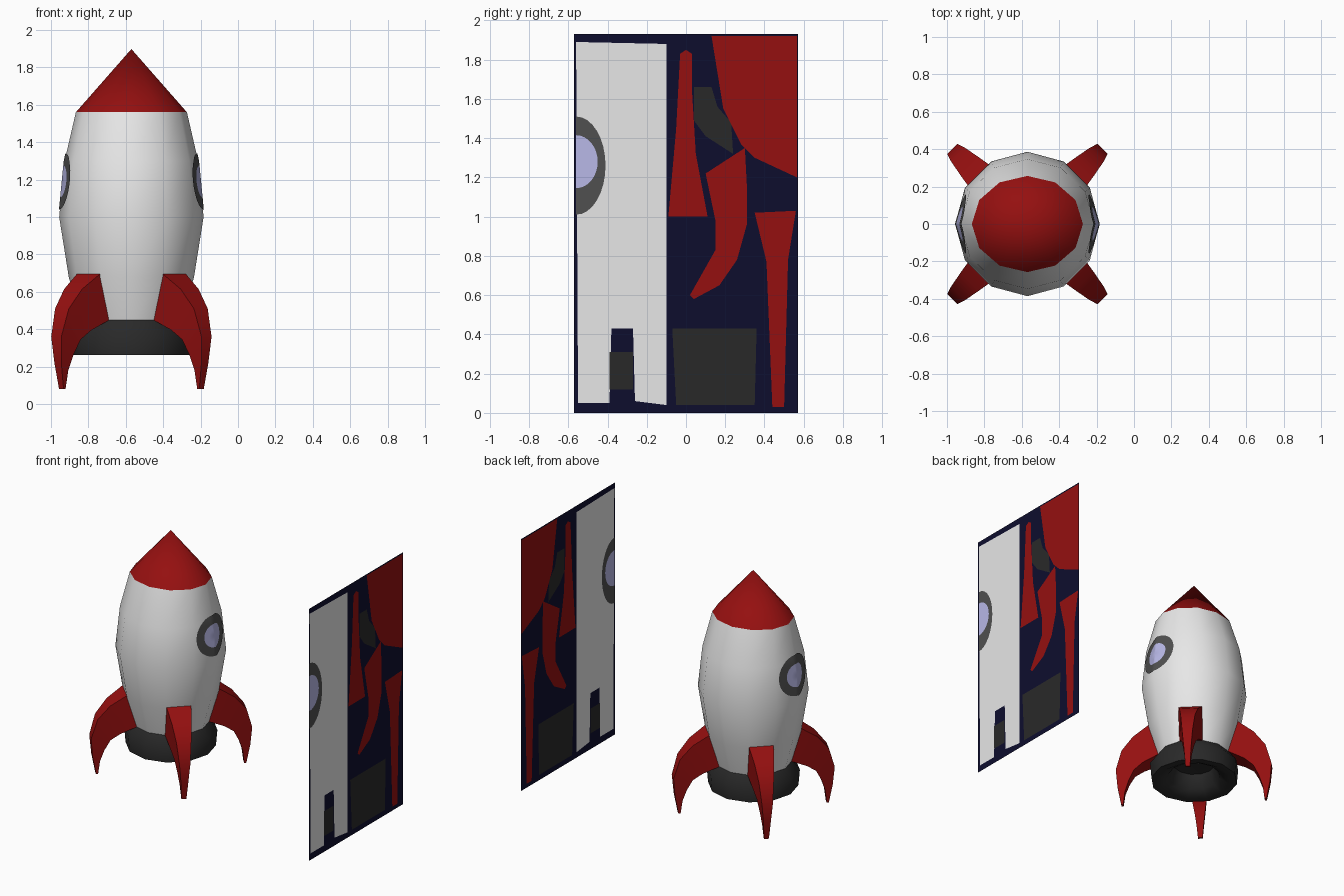
import bpy, bmesh, math
from mathutils import Vector
from mathutils.bvhtree import BVHTree
from mathutils.geometry import delaunay_2d_cdt

if "Cube" in bpy.data.objects:
    bpy.data.objects.remove(bpy.data.objects["Cube"])

CX = -0.57  # rocket axis


def material(name, rgb):
    m = bpy.data.materials.new(name)
    m.diffuse_color = (*rgb, 1)
    m.use_nodes = True
    m.node_tree.nodes["Principled BSDF"].inputs["Base Color"].default_value = m.diffuse_color
    return m


WHITE = material("white", (0.80, 0.80, 0.80))
RED = material("red", (0.30, 0.005, 0.005))
DARK = material("dark_grey", (0.022, 0.022, 0.022))
GREY = material("mid_grey", (0.08, 0.08, 0.08))
GLASS = material("pale_blue", (0.48, 0.48, 0.80))
NAVY = material("navy", (0.004, 0.004, 0.027))


def finish(bm, name, mats, smooth=None):
    me = bpy.data.meshes.new(name)
    bm.to_mesh(me)
    bm.free()
    ob = bpy.data.objects.new(name, me)
    bpy.context.collection.objects.link(ob)
    for m in mats:
        me.materials.append(m)
    if smooth:
        bpy.ops.object.select_all(action='DESELECT')
        ob.select_set(True)
        bpy.context.view_layer.objects.active = ob
        bpy.ops.object.shade_smooth_by_angle(angle=math.radians(smooth))
    return ob


def lathe(rings, n=12):
    """Stack of elliptical rings (rx, ry, z); a zero radius makes a point."""
    bm = bmesh.new()
    for (rx, ry, z) in rings:
        for i in range(n):
            a = 2 * math.pi * i / n
            bm.verts.new((CX + rx * math.cos(a), ry * math.sin(a), z))
    v = list(bm.verts)
    for k in range(len(rings) - 1):
        for i in range(n):
            j = (i + 1) % n
            bm.faces.new((v[k*n+i], v[k*n+j], v[k*n+n+j], v[k*n+n+i]))
    bmesh.ops.remove_doubles(bm, verts=bm.verts, dist=1e-4)
    return bm


# Hull
hull = lathe([(.27, .27, .44), (.335, .335, .68), (.386, .386, 1.0),
              (.357, .347, 1.3), (.297, .257, 1.56)])
tree = BVHTree.FromBMesh(hull)
finish(hull, "hull", [WHITE], 40)

# Nose cone
finish(lathe([(.297, .257, 1.56), (0, 0, 1.898)]), "nose_cone", [RED], 40)

# Engine nozzle with hollow underside
nozzle = lathe([(0, 0, .41), (.15, .15, .40), (.19, .19, .30), (.26, .26, .262),
                (.315, .315, .262), (.325, .325, .38), (.265, .265, .46)])
finish(nozzle, "nozzle", [DARK], 50)

# Side windows: thin plates draped on the hull, grey frame round pale glass
SEG, radii = 32, [0, .3, .57, .75, .88, 1.0]
for side, s in (("left", -1), ("right", 1)):
    bm = bmesh.new()
    rows = []
    for f in radii:
        row = []
        for i in range(SEG):
            a = 2 * math.pi * i / SEG
            start = Vector((CX + s, .158 * f * math.cos(a), 1.19 + .15 * f * math.sin(a)))
            hit = tree.ray_cast(start, Vector((-s, 0, 0)))[0]
            row.append(bm.verts.new(hit + Vector((s * .005, 0, 0))))
        rows.append(row)
    for k in range(len(radii) - 1):
        for i in range(SEG):
            j = (i + 1) % SEG
            face = bm.faces.new((rows[k][i], rows[k+1][i], rows[k+1][j], rows[k][j]))
            face.material_index = 0 if k < 2 else 1
            face.normal_update()
            if face.normal.x * s < 0:
                face.normal_flip()
    bmesh.ops.remove_doubles(bm, verts=bm.verts, dist=1e-4)
    finish(bm, side + "_window", [GLASS, GREY], 40)

# Four curved fins: outer (r, z), inner (r, z), half thickness per station
stations = [(.325, .695, .24, .455, .087), (.44, .615, .37, .395, .068),
            (.525, .51, .435, .345, .052), (.568, .36, .475, .265, .038),
            (.556, .22, .503, .18, .026), (.53, .08, .515, .08, .017)]
for k in range(4):
    a = math.radians(45 + 90 * k)
    out, tan = Vector((math.cos(a), math.sin(a), 0)), Vector((-math.sin(a), math.cos(a), 0))
    bm = bmesh.new()
    loops = []
    for ro, zo, ri, zi, t in stations:
        loops.append([bm.verts.new(Vector((CX, 0, z)) + out * r + tan * w)
                      for r, z, w in ((ro, zo, -t), (ro, zo, t), (ri, zi, t), (ri, zi, -t))])
    for p, q in zip(loops, loops[1:]):
        for i in range(4):
            j = (i + 1) % 4
            bm.faces.new((p[i], p[j], q[j], q[i]))
    bm.faces.new(loops[0])
    bm.faces.new(loops[-1])
    bmesh.ops.recalc_face_normals(bm, faces=bm.faces)
    finish(bm, "fin_%d" % (k + 1), [RED], 40)


# Flat colour sheet at x = 1, cut into coloured shapes (y, z); later shapes win
def half_ellipse(zc, ry, rz, n=16):
    return [(-.56 + ry * math.cos(t), zc + rz * math.sin(t))
            for t in (math.pi * (i / n - .5) for i in range(n + 1))]


shapes = [
    (0, [(-.57, 0), (.57, 0), (.57, 1.93), (-.57, 1.93)]),
    (1, [(-.56, 1.89), (-.55, .05), (-.39, .05), (-.38, .43), (-.27, .43), (-.26, .06),
         (-.10, .04), (-.10, 1.88)]),
    (3, [(-.39, .12), (-.27, .12), (-.27, .31), (-.39, .31)]),
    (4, half_ellipse(1.26, .15, .25)),
    (5, half_ellipse(1.28, .11, .135)),
    (2, [(-.03, 1.83), (-.05, 1.45), (-.09, 1.0), (.11, 1.0), (.05, 1.32), (.03, 1.65),
         (.03, 1.83), (0, 1.85)]),
    (3, [(.04, 1.66), (.04, 1.49), (.10, 1.41), (.24, 1.32), (.23, 1.48), (.16, 1.56), (.13, 1.66)]),
    (2, [(.13, 1.92), (.19, 1.55), (.28, 1.37), (.35, 1.30), (.565, 1.20), (.565, 1.92)]),
    (2, [(.10, 1.22), (.15, .98), (.15, .83), (.02, .60), (.04, .58), (.17, .65), (.26, .78),
         (.31, .96), (.31, 1.16), (.30, 1.35)]),
    (2, [(.35, 1.02), (.41, .77), (.44, .03), (.50, .03), (.52, .78), (.56, 1.03)]),
    (3, [(-.07, .43), (-.05, .04), (.35, .04), (.36, .43)]),
]
pts, polys = [], []
for _, poly in shapes:
    polys.append(list(range(len(pts), len(pts) + len(poly))))
    pts += [Vector(p) for p in poly]
vs, _, fs, _, _, origin = delaunay_2d_cdt(pts, [], polys, 1, 1e-5)
bm = bmesh.new()
bv = [bm.verts.new((1, p.x, p.y)) for p in vs]
for f, src in zip(fs, origin):
    face = bm.faces.new([bv[i] for i in f])
    face.material_index = shapes[max(src)][0] if src else 0
    face.normal_update()
    if face.normal.x < 0:
        face.normal_flip()
finish(bm, "colour_sheet", [NAVY, WHITE, RED, DARK, GREY, GLASS])
